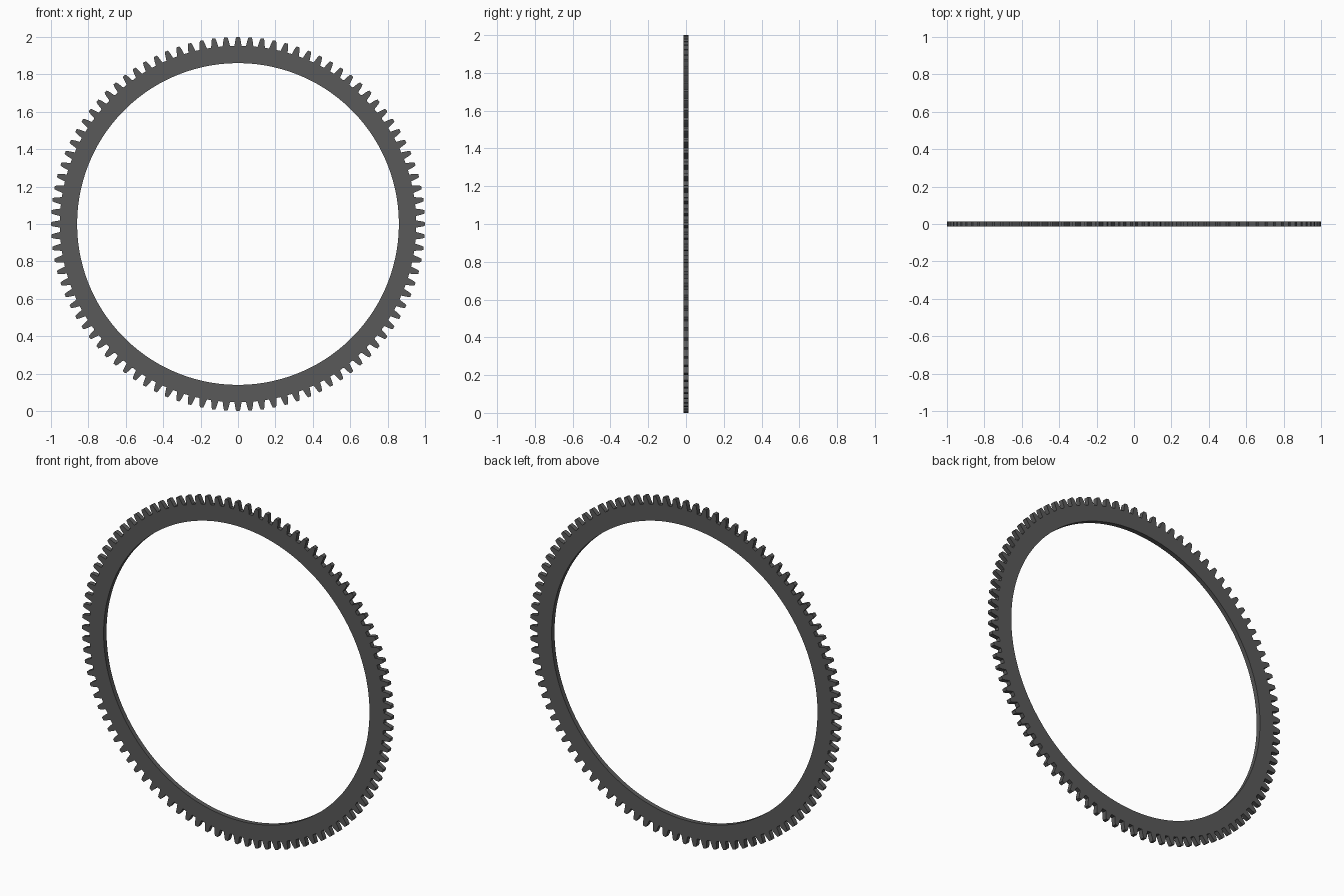
import bpy
import bmesh
from math import sin, cos, pi, radians

TEETH = 96
OUTER, ROOT, INNER = 1.0, 0.953, 0.86
HALF_THICK = 0.0135
PITCH = 2 * pi / TEETH

cube = bpy.data.objects.get("Cube")
if cube:
    bpy.data.objects.remove(cube)

# One tooth: (fraction of the pitch from the tooth centre, radius)
flank = [(0.32, ROOT), (0.28, 0.962), (0.235, 0.978), (0.18, 0.992), (0.13, OUTER)]
tooth = [(-f, r) for f, r in flank] + [(f, r) for f, r in reversed(flank)]


def polar(bm, angle, radius):
    return bm.verts.new((radius * sin(angle), -HALF_THICK, 1 + radius * cos(angle)))


# Flat toothed ring: each outline point is paired with one on the bore
bm = bmesh.new()
pairs = []
for i in range(TEETH):
    for f, r in tooth:
        angle = (i + f) * PITCH
        pairs.append((polar(bm, angle, r), polar(bm, angle, INNER)))
for (a, b), (c, d) in zip(pairs, pairs[1:] + pairs[:1]):
    bm.faces.new((a, b, d, c))

# Extrude to full thickness
ring = bmesh.ops.extrude_face_region(bm, geom=bm.faces[:])
moved = [v for v in ring["geom"] if isinstance(v, bmesh.types.BMVert)]
bmesh.ops.translate(bm, verts=moved, vec=(0, 2 * HALF_THICK, 0))
bmesh.ops.recalc_face_normals(bm, faces=bm.faces[:])
mesh = bpy.data.meshes.new("gear_ring")
bm.to_mesh(mesh)
bm.free()
gear = bpy.data.objects.new("gear_ring", mesh)
bpy.context.collection.objects.link(gear)

# Dark steel
steel = bpy.data.materials.new("dark_steel")
steel.use_nodes = True
color = (0.1, 0.1, 0.1, 1)
steel.diffuse_color = color
steel.node_tree.nodes["Principled BSDF"].inputs["Base Color"].default_value = color
mesh.materials.append(steel)

# Smooth bore, crisp tooth edges
bpy.ops.object.select_all(action="DESELECT")
gear.select_set(True)
bpy.context.view_layer.objects.active = gear
bpy.ops.object.shade_smooth_by_angle(angle=radians(25))
